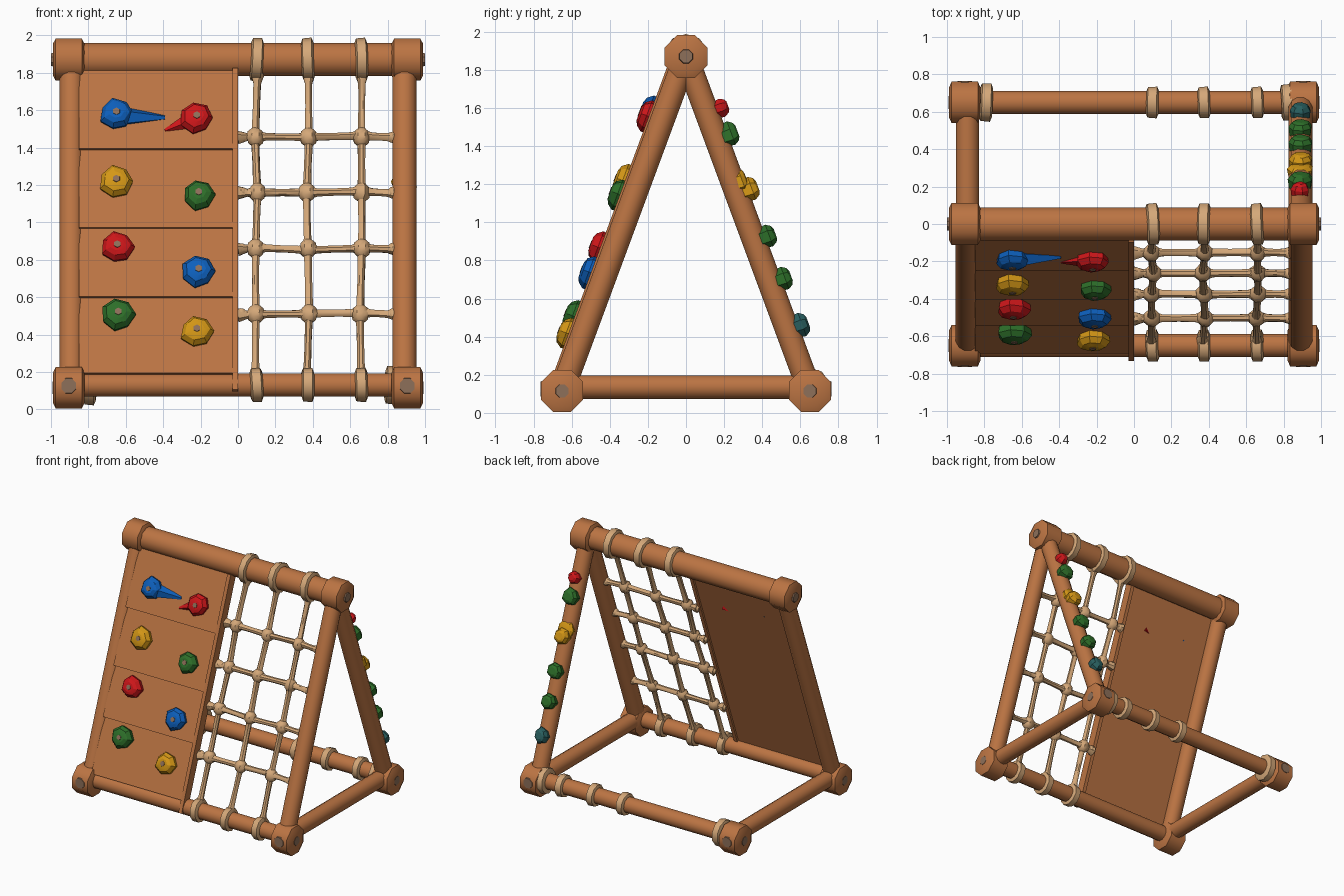
import bpy, bmesh, math, random
from mathutils import Vector

if "Cube" in bpy.data.objects:
    bpy.data.objects.remove(bpy.data.objects["Cube"])

random.seed(4)

def material(name, rgb):
    m = bpy.data.materials.new(name)
    m.diffuse_color = (*rgb, 1)
    m.use_nodes = True
    m.node_tree.nodes["Principled BSDF"].inputs["Base Color"].default_value = m.diffuse_color
    return m

WOOD = material("wood", (0.50, 0.175, 0.056))
ROPE = material("rope", (0.66, 0.39, 0.19))
BOLT = material("bolt", (0.27, 0.16, 0.10))
RED = material("red", (0.61, 0.008, 0.010))
BLUE = material("blue", (0.004, 0.115, 0.50))
GREEN = material("green", (0.026, 0.156, 0.022))
YELLOW = material("yellow", (0.66, 0.31, 0.008))
TEAL = material("teal", (0.022, 0.115, 0.115))

def finish(name, bm, mat, angle=40):
    bmesh.ops.recalc_face_normals(bm, faces=bm.faces)
    me = bpy.data.meshes.new(name)
    bm.to_mesh(me)
    bm.free()
    ob = bpy.data.objects.new(name, me)
    bpy.context.collection.objects.link(ob)
    me.materials.append(mat)
    bpy.ops.object.select_all(action='DESELECT')
    ob.select_set(True)
    bpy.context.view_layer.objects.active = ob
    bpy.ops.object.shade_smooth_by_angle(angle=math.radians(angle))
    return ob

def lathe(name, origin, axis, profile, sides, mat, jitter=0.0, angle=40):
    """Closed turned solid; profile holds (distance along axis, radius)."""
    o, a = Vector(origin), Vector(axis).normalized()
    u = a.cross(Vector((0, 0, 1)))
    u = u.normalized() if u.length > 0.01 else Vector((1, 0, 0))
    v = a.cross(u)
    wob = [1 + random.uniform(-jitter, jitter) for _ in range(sides)]
    bm = bmesh.new()
    rings = []
    for h, r in profile:
        ring = []
        for i in range(sides):
            t = 2 * math.pi * (i + 0.5) / sides
            ring.append(bm.verts.new(o + a * h + (u * math.cos(t) + v * math.sin(t)) * r * wob[i]))
        rings.append(ring)
    for lo, hi in zip(rings, rings[1:]):
        for i in range(sides):
            j = (i + 1) % sides
            bm.faces.new((lo[i], lo[j], hi[j], hi[i]))
    bm.faces.new(rings[0])
    bm.faces.new(rings[-1])
    return finish(name, bm, mat, angle)

def bar(name, p, q, r, sides=12, mat=WOOD):
    d = Vector(q) - Vector(p)
    return lathe(name, p, d, [(0, r), (d.length, r)], sides, mat)

# Sloped front plane, from the bottom beam up to the ridge
Y0, Z0, Z1, NX = 0.65, 0.115, 1.87, 0.905
SLOPE = Vector((0, Y0, Z1 - Z0)).normalized()
OUT = Vector((0, -SLOPE.z, SLOPE.y))

def on_plane(x, z, off=0.0):
    return Vector((x, -Y0 * (Z1 - z) / (Z1 - Z0), z)) + OUT * off

# Corner blocks with bolt discs
for s in (-1, 1):
    for label, y, z in (("front", -Y0, Z0), ("back", Y0, Z0), ("ridge", 0, Z1)):
        k = 1.08 if label == "ridge" else 1.0
        lathe(label + "_corner_block", (s * NX, y, z), (1, 0, 0),
              [(-0.085, 0.085), (-0.07, 0.12), (0.07, 0.12 * k), (0.085, 0.085)]
              if k == 1.0 else
              [(-0.085, 0.09), (-0.07, 0.122), (0.07, 0.122), (0.085, 0.09)],
              8, WOOD, angle=50)
        end = 0.095 if label == "ridge" else 0.087
        lathe(label + "_end_bolt", (s * NX, y, z), (s, 0, 0),
              [(0.08, 0.04), (end, 0.036)], 8, BOLT)
        if label != "ridge":
            d = math.copysign(1, y)
            lathe(label + "_face_bolt", (s * NX, y, z + 0.01), (0, d, 0),
                  [(0.106, 0.045), (0.114, 0.042)], 8, BOLT)

# Beams and legs
bar("ridge_beam", (-NX, 0, Z1), (NX, 0, Z1), 0.092)
bar("front_beam", (-NX, -Y0, 0.13), (NX, -Y0, 0.13), 0.064)
bar("back_beam", (-NX, Y0, 0.13), (NX, Y0, 0.13), 0.064)
LX = 0.89
for s in (-1, 1):
    bar("side_beam", (s * LX, -Y0, 0.135), (s * LX, Y0, 0.135), 0.064)
    bar("front_leg", (s * LX, -Y0, Z0), (s * LX, 0, Z1), 0.066)
bar("back_leg", (LX, Y0, Z0), (LX, 0, Z1), 0.066)

# Climbing wall: four overlapping tilted boards
def board(name, x0, x1, z0, z1, back, low, high):
    bm = bmesh.new()
    vs = [bm.verts.new(on_plane(x, z, o)) for x in (x0, x1)
          for z, o in ((z0, back), (z1, back), (z1, high), (z0, low))]
    a, b = vs[:4], vs[4:]
    bm.faces.new(a)
    bm.faces.new(b)
    for i in range(4):
        j = (i + 1) % 4
        bm.faces.new((a[i], a[j], b[j], b[i]))
    return finish(name, bm, WOOD, 20)

levels = [0.17, 0.58, 0.95, 1.37, 1.80]
for z0, z1 in zip(levels, levels[1:]):
    board("wall_board", -0.85, -0.02, z0, z1, 0.015, 0.068, 0.045)
board("wall_edge_rail", -0.03, 0.0, 0.08, 1.80, 0.0, 0.074, 0.074)

# Climbing holds
def hold(name, pos, normal, r, depth, mat, bolt=True):
    lathe(name, pos, normal, [(-0.02, r * 0.9), (depth * 0.45, r), (depth * 0.85, r * 0.75),
                              (depth, r * 0.45)], 7, mat, 0.1, 25)
    if bolt:
        lathe(name + "_bolt", pos, normal, [(depth - 0.005, 0.022), (depth + 0.003, 0.02)], 6, BOLT)

wall_holds = [(-0.65, 1.57, BLUE), (-0.22, 1.55, RED), (-0.65, 1.21, YELLOW), (-0.21, 1.14, GREEN),
              (-0.645, 0.86, RED), (-0.21, 0.73, BLUE), (-0.64, 0.50, GREEN), (-0.22, 0.41, YELLOW)]
for x, z, mat in wall_holds:
    hold("wall_hold", on_plane(x, z - 0.02, 0.052), OUT, 0.088, 0.075, mat)
# Tapered tails of the two upper holds
for x, z, tip_x, tip_z, mat in ((-0.62, 1.56, -0.39, 1.56, BLUE), (-0.24, 1.55, -0.39, 1.49, RED)):
    p, q = on_plane(x, z - 0.02, 0.06), on_plane(tip_x, tip_z - 0.02, 0.055)
    lathe("hold_tail", p, q - p, [(0, 0.055), ((q - p).length, 0.012)], 5, mat, 0.1, 25)

# Holds up the back leg
back_out = Vector((0, SLOPE.z, SLOPE.y))
for z, r, mat in ((1.575, 0.05, RED), (1.435, 0.066, GREEN), (1.15, 0.07, YELLOW),
                  (0.90, 0.062, GREEN), (0.68, 0.062, GREEN), (0.435, 0.062, TEAL)):
    c = on_plane(LX, z)
    c.y = -c.y
    hold("leg_hold", c + back_out * 0.055, back_out, r, 0.062, mat, False)
c = on_plane(LX, 1.20)
c.y = -c.y
hold("leg_hold_upper", c + back_out * 0.03, back_out, 0.075, 0.045, YELLOW, False)

# Rope loops around the beams
def loop(x, y, z, r):
    lathe("rope_loop", (x, y, z), (1, random.uniform(-0.06, 0.06), random.uniform(-0.06, 0.06)),
          [(-0.034, r - 0.022), (-0.026, r), (0.022, r + 0.003), (0.032, r - 0.022)], 10, ROPE)

columns = (0.10, 0.375, 0.66)
rows = (1.455, 1.16, 0.86, 0.51)
for x in columns:
    loop(x, 0, Z1, 0.114)
    loop(x, -Y0, 0.13, 0.088)
    loop(x, Y0, 0.13, 0.086)
loop(0.82, Y0, 0.13, 0.10)
loop(-0.79, Y0, 0.13, 0.105)

# Net ropes with flared ends and knots
def net_rope(name, p, q, r=0.02):
    d = Vector(q) - Vector(p)
    n = d.length
    lathe(name, p, d, [(0, r * 1.9), (0.05, r * 1.1), (n / 2, r), (n - 0.05, r * 1.1), (n, r * 1.9)],
          8, ROPE, 0.08)

def knot(p, axis, r=0.046):
    lathe("knot", p, axis, [(-r, r * 0.5), (-r * 0.6, r * 0.92), (0, r * 1.05),
                            (r * 0.6, r * 0.92), (r, r * 0.5)], 8, ROPE, 0.06)

for x in columns:
    stops = [1.79, *rows, 0.18]
    pts = [on_plane(x + random.uniform(-0.008, 0.008), z) for z in stops]
    for a, b in zip(pts, pts[1:]):
        net_rope("upright_rope", a, b)
    for p in pts[1:-1]:
        knot(p, SLOPE)
for z in rows:
    stops = [0.0, *columns, 0.85]
    pts = [on_plane(x, z + random.uniform(-0.008, 0.008)) for x in stops]
    for a, b in zip(pts, pts[1:]):
        net_rope("cross_rope", a, b)
    knot(on_plane(0.015, z), (1, 0, 0), 0.03)
    knot(on_plane(0.835, z), (1, 0, 0), 0.032)
